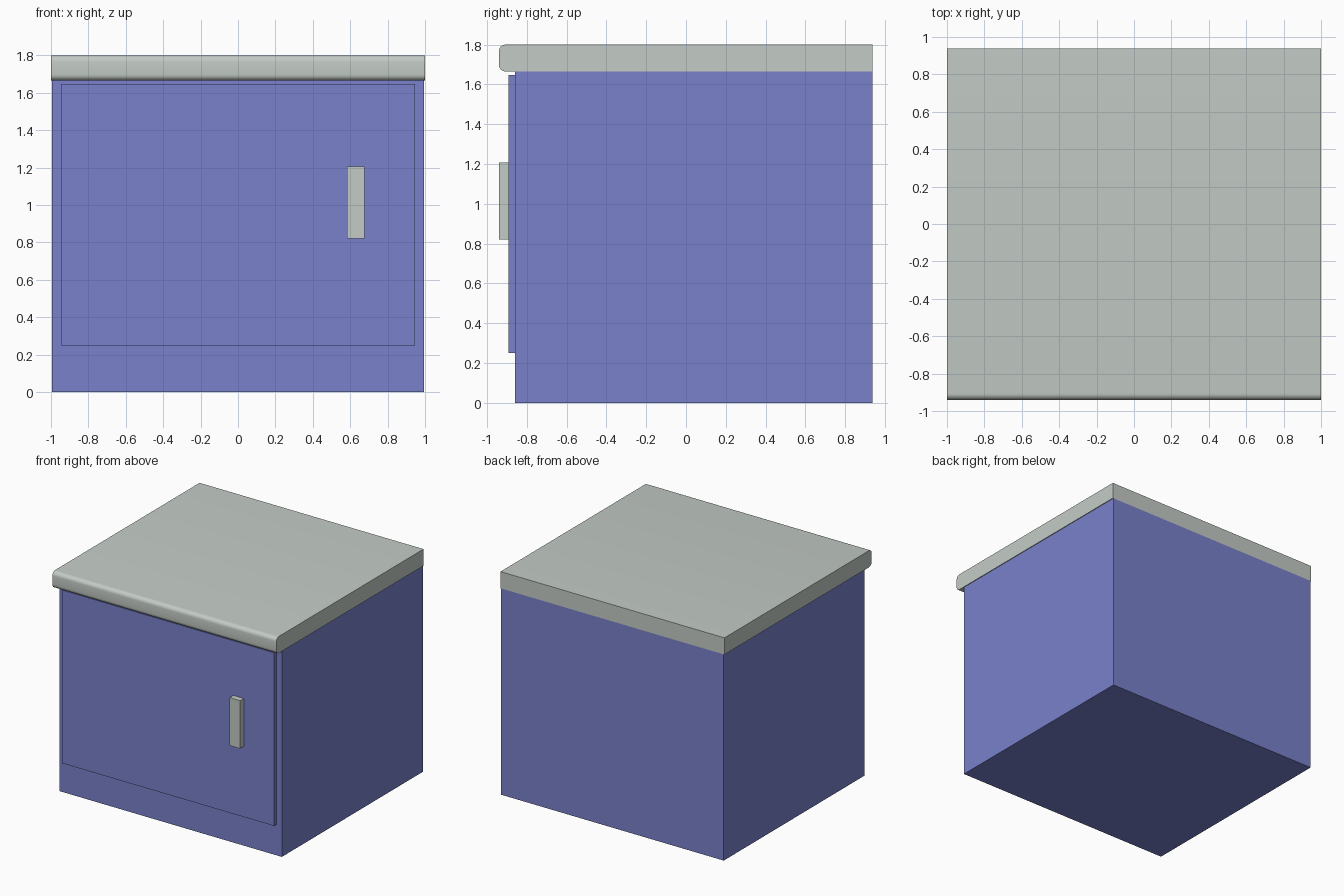
import bpy, math

if "Cube" in bpy.data.objects:
    bpy.data.objects.remove(bpy.data.objects["Cube"])


def material(name, color):
    m = bpy.data.materials.new(name)
    m.diffuse_color = color
    m.use_nodes = True
    m.node_tree.nodes["Principled BSDF"].inputs["Base Color"].default_value = m.diffuse_color
    return m


blue = material("blue_paint", (0.19, 0.22, 0.60, 1))
stone = material("pale_stone", (0.55, 0.60, 0.56, 1))


def extrude(name, profile, x0, x1, mat):
    """Sweep a closed (y, z) profile along x."""
    n = len(profile)
    verts = [(x, y, z) for x in (x0, x1) for y, z in profile]
    faces = [tuple(range(n)), tuple(reversed(range(n, 2 * n)))]
    faces += [(i, i + n, (i + 1) % n + n, (i + 1) % n) for i in range(n)]
    mesh = bpy.data.meshes.new(name)
    mesh.from_pydata(verts, [], faces)
    mesh.materials.append(mat)
    ob = bpy.data.objects.new(name, mesh)
    bpy.context.collection.objects.link(ob)
    return ob


def box(name, x0, x1, y0, y1, z0, z1, mat):
    return extrude(name, [(y0, z0), (y0, z1), (y1, z1), (y1, z0)], x0, x1, mat)


# Cabinet body, door and handle
box("cabinet_body", -0.994, 0.994, -0.86, 0.938, 0, 1.665, blue)
box("door", -0.947, 0.947, -0.893, -0.86, 0.25, 1.648, blue)
box("handle", 0.583, 0.677, -0.94, -0.893, 0.82, 1.207, stone)

# Worktop with rounded front edges
front, bottom, top, r, steps = -0.94, 1.665, 1.8, 0.033, 6
profile = [(0.938, bottom)]
for cz, start in ((bottom + r, 270), (top - r, 180)):
    for i in range(steps + 1):
        a = math.radians(start - 90 * i / steps)
        profile.append((front + r + r * math.cos(a), cz + r * math.sin(a)))
profile.append((0.938, top))
worktop = extrude("worktop", profile, -1, 1, stone)
bpy.context.view_layer.objects.active = worktop
worktop.select_set(True)
bpy.ops.object.shade_smooth_by_angle(angle=math.radians(30))
